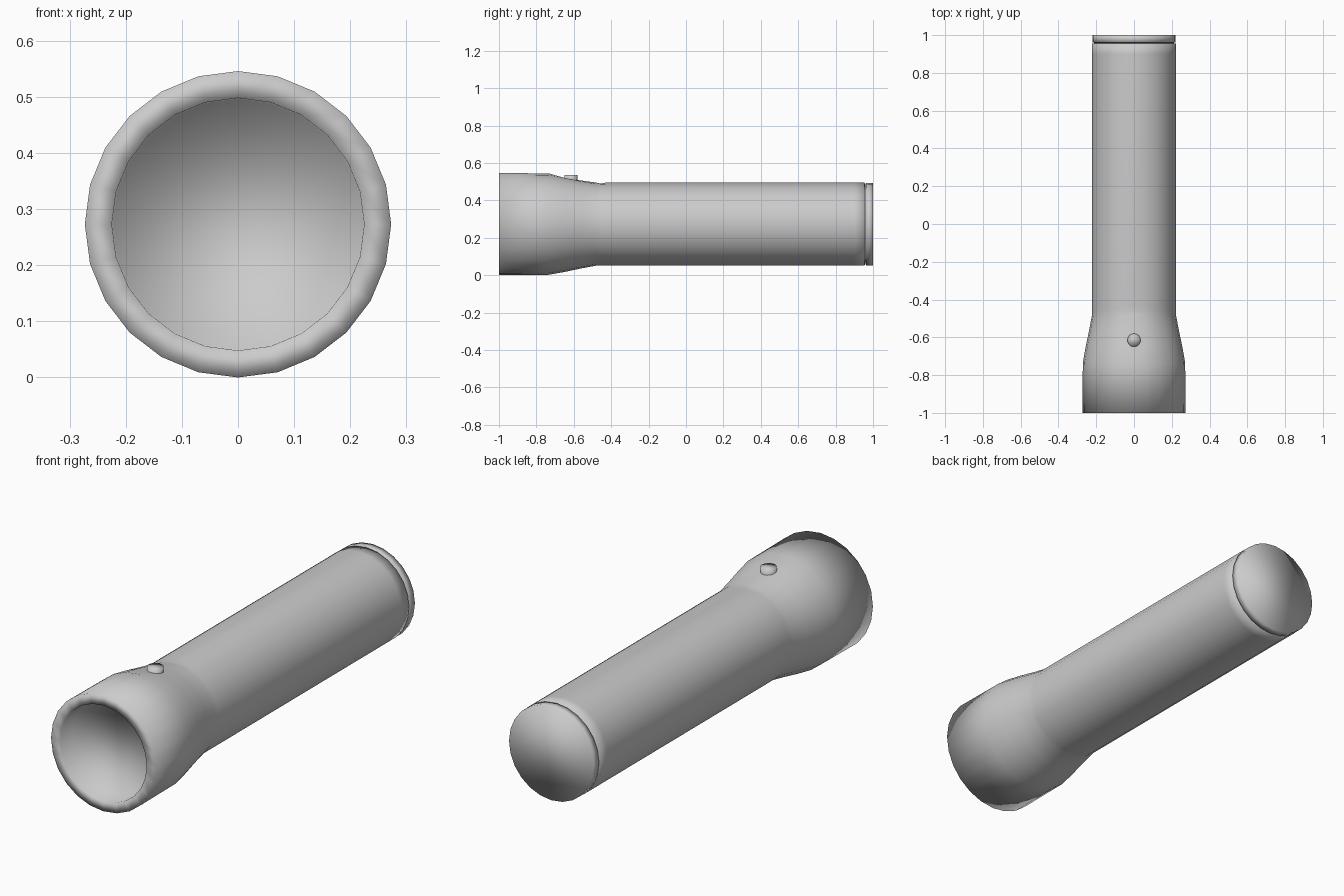
import bpy, bmesh
from math import cos, sin, pi

if "Cube" in bpy.data.objects:
    bpy.data.objects.remove(bpy.data.objects["Cube"])

N = 24          # sides of the tube
CZ = 0.273      # height of the long axis


def lathe(name, profile, cap_start=False, cap_end=False, tweak=None):
    """Revolve (y, radius) points about the long axis; tweak lowers the top vertex of a ring."""
    bm = bmesh.new()
    rings = []
    for i, (y, r) in enumerate(profile):
        ring = []
        for k in range(N):
            a = 2 * pi * k / N
            z = CZ + r * cos(a)
            if k == 0 and tweak and i in tweak:
                z -= tweak[i]
            ring.append(bm.verts.new((r * sin(a), y, z)))
        rings.append(ring)
    for a, b in zip(rings, rings[1:]):
        for k in range(N):
            j = (k + 1) % N
            bm.faces.new((a[k], a[j], b[j], b[k]))
    if cap_start:
        bm.faces.new(rings[0])
    if cap_end:
        bm.faces.new(rings[-1])
    bmesh.ops.recalc_face_normals(bm, faces=bm.faces)
    return finish(name, bm)


def finish(name, bm):
    for f in bm.faces:
        f.smooth = True
    mesh = bpy.data.meshes.new(name)
    bm.to_mesh(mesh)
    bm.free()
    ob = bpy.data.objects.new(name, mesh)
    bpy.context.collection.objects.link(ob)
    return ob


# Torch body: recessed lens, rim, flared head, flattened switch area, handle
body = [
    (-0.92, 0.222), (-1.0, 0.225),
    (-1.0, 0.273), (-0.735, 0.271),
    (-0.65, 0.256), (-0.56, 0.237), (-0.48, 0.222),
    (-0.455, 0.222), (-0.43, 0.222),
    (0.90, 0.222), (0.955, 0.222), (0.958, 0.205),
]
lathe("torch_body", body, cap_start=True, cap_end=True,
      tweak={4: 0.010, 5: 0.004, 7: 0.006})

# End cap behind the groove
lathe("end_cap", [(0.958, 0.205), (0.962, 0.221), (1.0, 0.221)],
      cap_start=True, cap_end=True)

# Switch button
bm = bmesh.new()
bmesh.ops.create_cone(bm, cap_ends=True, segments=16, radius1=0.035, radius2=0.035, depth=0.06)
bmesh.ops.translate(bm, verts=bm.verts, vec=(0, -0.615, 0.505))
finish("switch_button", bm)
